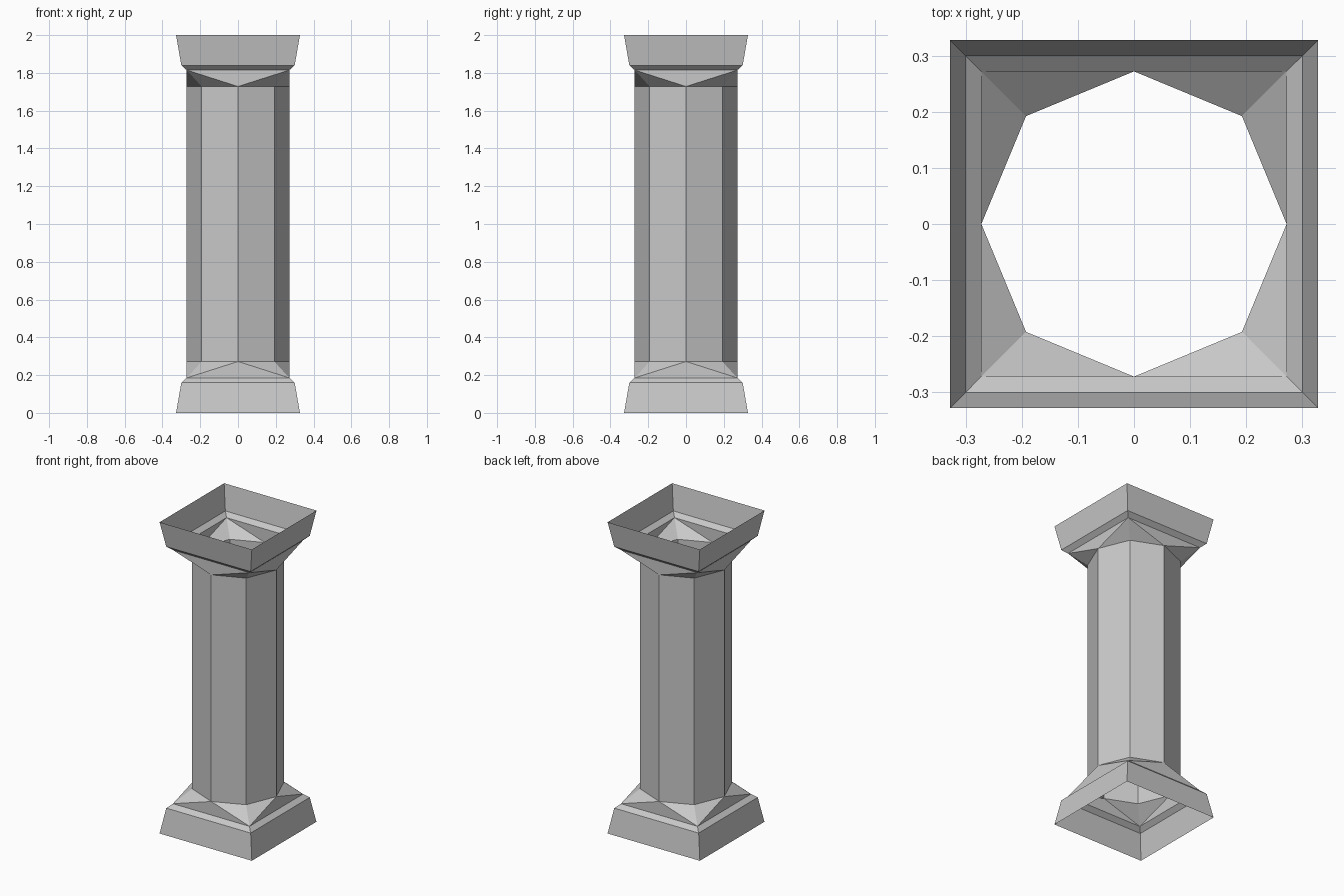
import bpy, bmesh, math

cube = bpy.data.objects.get("Cube")
if cube:
    bpy.data.objects.remove(cube, do_unlink=True)

HEIGHT = 2.0
RADIUS = 0.272
NECK = 0.272      # height where the block meets the shaft
# half width and height of each square ring, from the outer rim inward
RINGS = [(0.328, 0.0), (0.3, 0.16), (RADIUS, 0.185)]

stone = bpy.data.materials.new("grey stone")
stone.use_nodes = True
colour = (0.58, 0.58, 0.58, 1)
stone.diffuse_color = colour
bsdf = stone.node_tree.nodes["Principled BSDF"]
bsdf.inputs["Base Color"].default_value = colour
bsdf.inputs["Roughness"].default_value = 0.9


def ring(bm, radius, z, sides, turn=0.0):
    """Regular ring of vertices around the z axis."""
    angles = [turn + math.tau * i / sides for i in range(sides)]
    return [bm.verts.new((radius * math.cos(a), radius * math.sin(a), z)) for a in angles]


def bridge(bm, lower, upper):
    n = len(lower)
    for i in range(n):
        j = (i + 1) % n
        bm.faces.new((lower[i], lower[j], upper[j], upper[i]))


def finish(bm, name):
    mesh = bpy.data.meshes.new(name)
    bm.to_mesh(mesh)
    bm.free()
    mesh.materials.append(stone)
    obj = bpy.data.objects.new(name, mesh)
    bpy.context.collection.objects.link(obj)
    return obj


def end_block(name, flipped):
    """Open square block that folds into the octagonal shaft."""
    bm = bmesh.new()
    squares = [ring(bm, w * math.sqrt(2), z, 4, math.pi / 4) for w, z in RINGS]
    for lower, upper in zip(squares, squares[1:]):
        bridge(bm, lower, upper)
    octagon = ring(bm, RADIUS, NECK, 8)
    corners = squares[-1]
    for i, corner in enumerate(corners):
        before, diagonal, after = (octagon[(2 * i + k) % 8] for k in range(3))
        bm.faces.new((corner, diagonal, before))
        bm.faces.new((corner, after, diagonal))
        bm.faces.new((corner, corners[(i + 1) % 4], after))
    if flipped:
        for v in bm.verts:
            v.co.z = HEIGHT - v.co.z
        bmesh.ops.reverse_faces(bm, faces=bm.faces)
    return finish(bm, name)


# Base and capital
end_block("base", False)
end_block("capital", True)

# Hollow octagonal shaft
bm = bmesh.new()
bridge(bm, ring(bm, RADIUS, NECK, 8), ring(bm, RADIUS, HEIGHT - NECK, 8))
finish(bm, "shaft")
